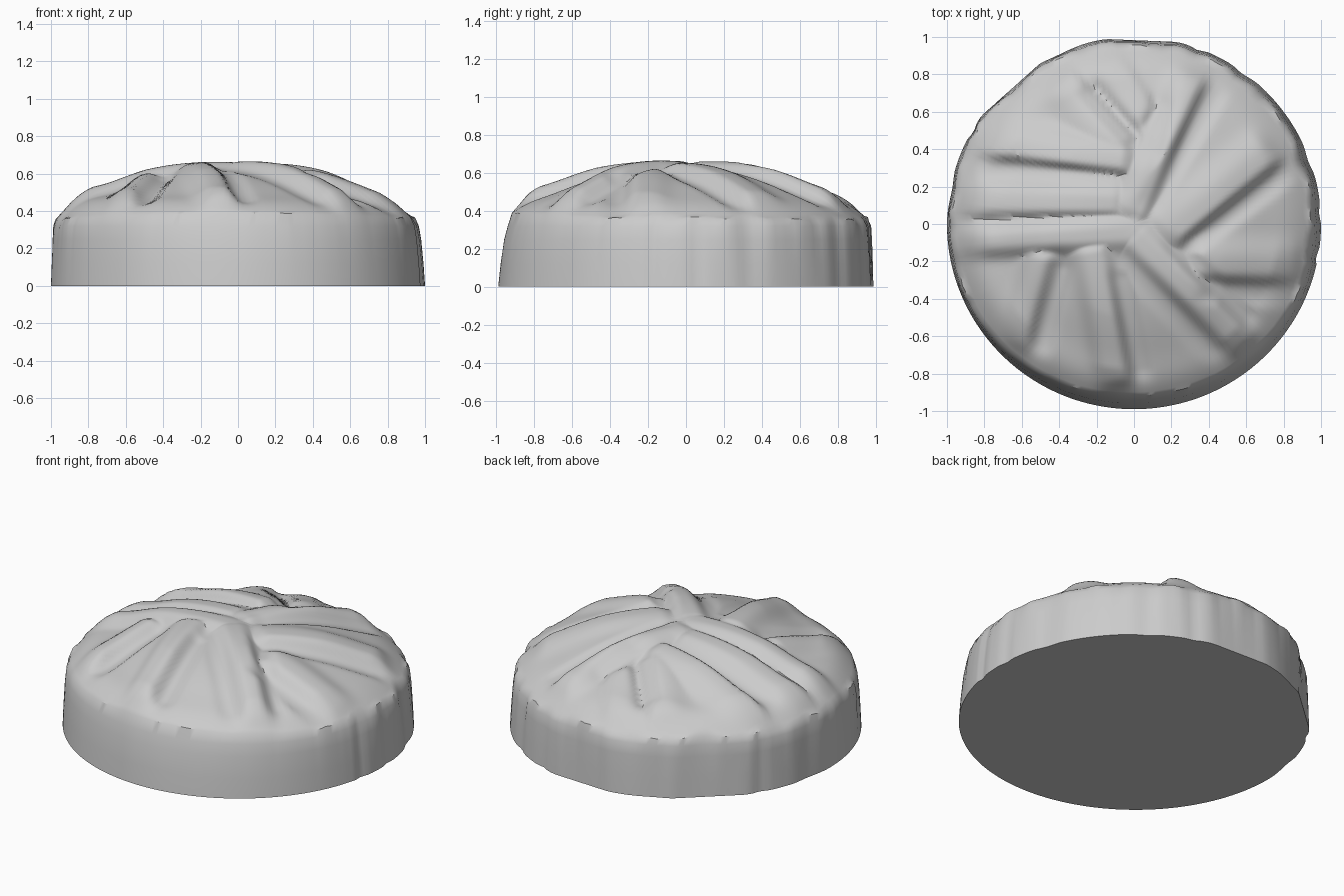
import bpy
import bmesh
import math
import random

cube = bpy.data.objects.get("Cube")
if cube:
    bpy.data.objects.remove(cube, do_unlink=True)

random.seed(4)
SEGS, RINGS = 200, 50

material = bpy.data.materials.new("plain grey")
material.use_nodes = True
material.diffuse_color = (0.6, 0.6, 0.6, 1)
material.node_tree.nodes["Principled BSDF"].inputs["Base Color"].default_value = (0.6, 0.6, 0.6, 1)

# Folds: inner end, outer end, height, width on the left and right looking outward
FOLDS = [
    ((0.00, -0.05), (-0.95, -0.10), 0.055, 0.08, 0.09),
    ((-0.12, 0.10), (-0.88, 0.09), 0.040, 0.05, 0.14),
    ((-0.08, 0.32), (-0.80, 0.41), 0.050, 0.05, 0.14),
    ((-0.06, 0.46), (-0.34, 0.77), 0.040, 0.16, 0.05),
    ((0.06, 0.62), (-0.10, 0.86), 0.025, 0.11, 0.06),
    ((0.02, 0.08), (0.32, 0.76), 0.055, 0.12, 0.06),
    ((0.22, -0.05), (0.72, 0.36), 0.045, 0.15, 0.07),
    ((0.38, -0.23), (0.84, -0.24), 0.040, 0.14, 0.07),
    ((0.02, -0.08), (0.57, -0.63), 0.060, 0.09, 0.09),
    ((-0.21, -0.16), (-0.09, -0.82), 0.060, 0.08, 0.11),
    ((-0.49, -0.20), (-0.62, -0.62), 0.045, 0.08, 0.10),
]
# Creases: narrow valleys beside the folds
CREASES = [
    ((-0.05, -0.20), (0.42, -0.68), 0.015, 0.06, 0.06),
    ((0.23, -0.13), (0.60, -0.50), 0.020, 0.06, 0.05),
    ((0.11, 0.12), (0.43, 0.68), 0.020, 0.07, 0.05),
    ((0.27, -0.13), (0.78, 0.26), 0.025, 0.05, 0.06),
    ((0.42, -0.36), (0.80, -0.38), 0.020, 0.06, 0.06),
    ((-0.10, 0.23), (-0.76, 0.28), 0.020, 0.06, 0.06),
    ((-0.40, -0.24), (-0.50, -0.64), 0.030, 0.06, 0.07),
    ((0.00, 0.46), (-0.22, 0.70), 0.030, 0.06, 0.06),
    ((0.09, 0.40), (0.15, 0.62), 0.025, 0.07, 0.06),
    ((-0.07, -0.30), (0.03, -0.78), 0.020, 0.06, 0.06),
]


def bump(x, y, start, end, height, left, right):
    """Rounded ridge along a line, with a separate slope on each side."""
    dx, dy = end[0] - start[0], end[1] - start[1]
    length = math.hypot(dx, dy)
    dx, dy = dx / length, dy / length
    along = (x - start[0]) * dx + (y - start[1]) * dy
    side = (y - start[1]) * dx - (x - start[0]) * dy
    beyond = max(-along, along - length, 0)
    width = left if side > 0 else right
    return height * math.exp(-(abs(side) / width) ** 3.2 - (beyond / 0.07) ** 2)


def dome_height(x, y):
    """Dome with a full shoulder; folds fade at the middle and the rim."""
    r = math.hypot(x, y)
    fade = min(1, 0.4 + 1.2 * r, max(0.25, (1.0 - r) / 0.22))
    folds = max(bump(x, y, *f) for f in FOLDS) - max(bump(x, y, *c) for c in CREASES)
    shoulder = (0.026 - 0.016 * x) * math.exp(-((r - 0.86) / 0.12) ** 2)
    return 0.35 + 0.285 * (1 - (r * r / 0.9) ** 1.1) + shoulder + fade * folds


def base_point(a, flute):
    """Fluted outline on the ground, with flat cuts at the back and back right."""
    r = 1 - 0.01 * max(0, -math.sin(a)) ** 2 - flute
    for angle, distance in ((1.53, 0.982), (2.30, 0.975)):
        c = math.cos(a - angle)
        if c > 0.5:
            r = min(r, distance / c)
    return r * math.cos(a), r * math.sin(a)


# Rim: fluted at the back and left, smooth in front
base, rim = [], []
for i in range(SEGS):
    a = math.tau * i / SEGS
    sin_a, cos_a = math.sin(a), math.cos(a)
    rough = 1.0 if sin_a > -0.45 else 0.2
    wave = 0.5 * math.sin(13 * a) + 0.5 * math.sin(29 * a + 1)
    flute = 0.010 * rough * max(0, math.sin(17 * a + 2 * math.sin(5 * a))) ** 2
    base.append(base_point(a, flute if sin_a > -0.2 else 0))
    front = max(0, -sin_a) ** 3
    inset = 0.960 - 0.012 * cos_a - 0.033 * front + 0.010 * max(0, sin_a)
    inset += rough * (0.006 * wave + random.uniform(-0.004, 0.004))
    rim.append((inset, rough * wave))

bm = bmesh.new()
rings = []

# Bottom and side wall rings
for t, z in ((0, 0), (0.2, 0.12), (0.5, 0.25), (0.8, 0.32)):
    ring = []
    for (x, y), (inset, wave) in zip(base, rim):
        s = 1 + (inset + 0.010 - 1) * t
        ring.append(bm.verts.new((x * s, y * s, z)))
    rings.append(ring)

# Folded dome rings, from rim to centre
for k in range(RINGS):
    f = 1 - k / RINGS
    ring = []
    for (x, y), (inset, wave) in zip(base, rim):
        s = inset * f
        z = dome_height(x * s, y * s)
        if k == 0:
            z = max(0.345, min(0.39, z + 0.012 * wave))
        ring.append(bm.verts.new((x * s, y * s, z)))
    rings.append(ring)

for low, high in zip(rings, rings[1:]):
    for i in range(SEGS):
        j = (i + 1) % SEGS
        bm.faces.new((low[i], low[j], high[j], high[i]))
bm.faces.new(rings[0][::-1])
top = bm.verts.new((0, 0, dome_height(0, 0)))
for i in range(SEGS):
    bm.faces.new((rings[-1][i], rings[-1][(i + 1) % SEGS], top))

mesh = bpy.data.meshes.new("folded_bun")
bm.to_mesh(mesh)
bm.free()
mesh.materials.append(material)
bun = bpy.data.objects.new("folded_bun", mesh)
bpy.context.collection.objects.link(bun)

# Smooth shading with crisp rim and creases
bpy.ops.object.select_all(action='DESELECT')
bun.select_set(True)
bpy.context.view_layer.objects.active = bun
bpy.ops.object.shade_smooth_by_angle(angle=math.radians(35))
